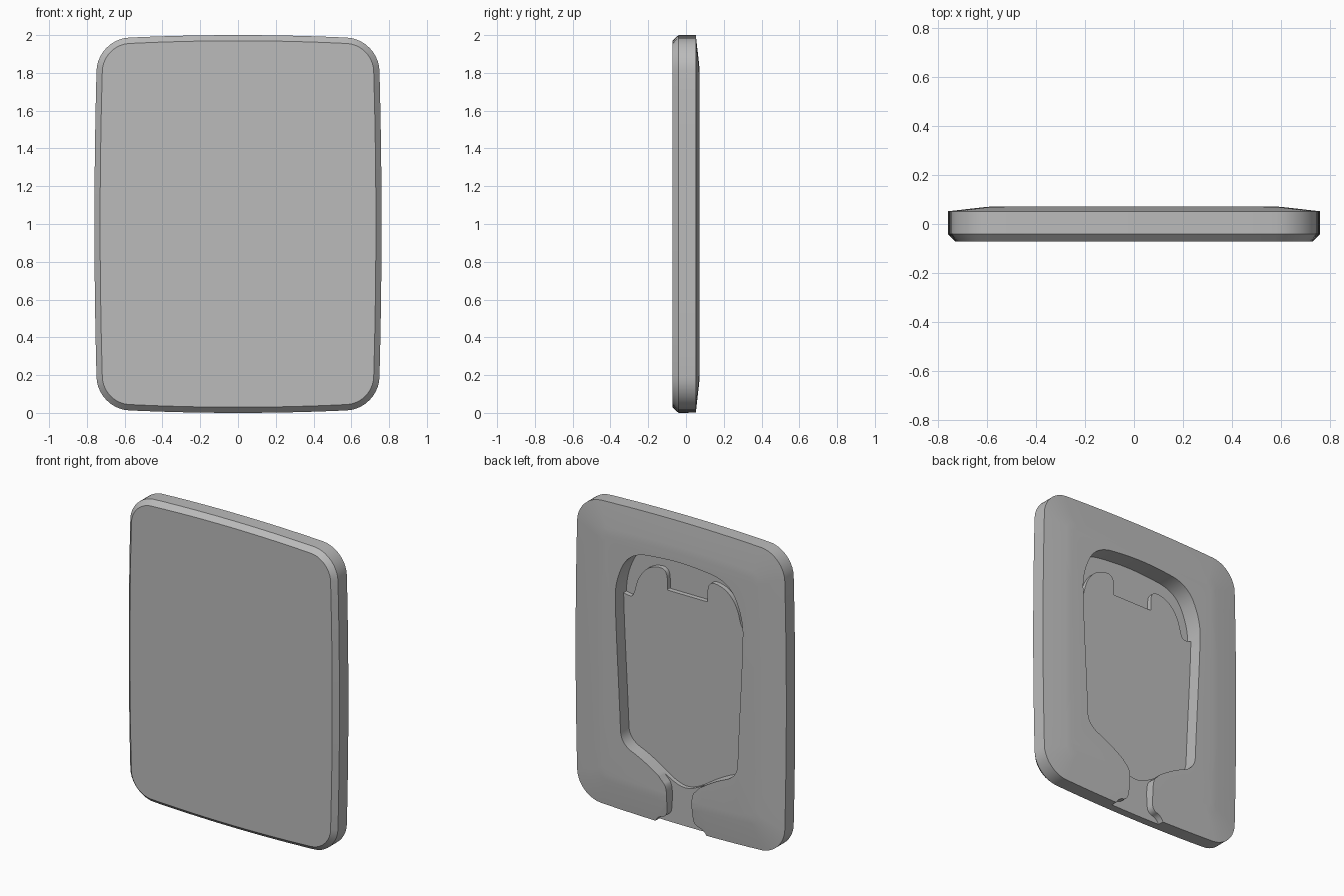
import bpy, bmesh, math

cube = bpy.data.objects.get("Cube")
if cube:
    bpy.data.objects.remove(cube)

grey = bpy.data.materials.new("plain_grey")
grey.use_nodes = True
GREY = (0.5, 0.5, 0.5, 1)
grey.diffuse_color = GREY
grey.node_tree.nodes["Principled BSDF"].inputs["Base Color"].default_value = GREY


def loft(name, rings):
    """Solid through rings of (x, y, z) points, capped at both ends."""
    bm = bmesh.new()
    loops = [[bm.verts.new(p) for p in ring] for ring in rings]
    n = len(loops[0])
    for a, b in zip(loops, loops[1:]):
        for i in range(n):
            j = (i + 1) % n
            bm.faces.new((a[i], a[j], b[j], b[i]))
    bm.faces.new(loops[0])
    bm.faces.new(loops[-1])
    bmesh.ops.recalc_face_normals(bm, faces=bm.faces)
    mesh = bpy.data.meshes.new(name)
    bm.to_mesh(mesh)
    bm.free()
    mesh.materials.append(grey)
    ob = bpy.data.objects.new(name, mesh)
    bpy.context.collection.objects.link(ob)
    return ob


def rounded(half, steps=3):
    """Mirror a half outline in x and round its corners by corner cutting."""
    pts = half + [(-x, z) for x, z in reversed(half)]
    for _ in range(steps):
        cut = []
        for (ax, az), (bx, bz) in zip(pts, pts[1:] + pts[:1]):
            cut += [(ax * .75 + bx * .25, az * .75 + bz * .25),
                    (ax * .25 + bx * .75, az * .25 + bz * .75)]
        pts = cut
    return pts


def prism(name, half, y0, y1):
    pts = rounded(half)
    return loft(name, [[(x, y, z) for x, z in pts] for y in (y0, y1)])


def body_ring(inset, y, arc=10, side=12):
    """Rounded rectangle with gently bowed sides."""
    w, h, r = .76 - inset, 1 - inset, max(.17 - inset, .06)
    corners = []
    for k, (sx, sz) in enumerate(((1, 1), (-1, 1), (-1, -1), (1, -1))):
        for i in range(arc + 1):
            t = (k + i / arc) * math.pi / 2
            corners.append((sx * (w - r) + r * math.cos(t), sz * (h - r) + r * math.sin(t)))
    pts = []
    for i, (ax, az) in enumerate(corners):
        bx, bz = corners[(i + 1) % len(corners)]
        n = side if i % (arc + 1) == arc else 1
        pts += [(ax + (bx - ax) * s / n, az + (bz - az) * s / n) for s in range(n)]
    return [(x - .016 * x / w * (z / h) ** 2, y, 1 + z - .022 * z / h * (x / w) ** 2)
            for x, z in pts]


# Body: bevelled flat front, straight rim, softly domed back
body = loft("body", [body_ring(i, y) for i, y in
                     ((.03, -.072), (0, -.04), (0, .052), (.16, .07), (.2, .072))])

# Recess in the back and the narrow channel leading out of the bottom
recess = prism("recess_cutter", [(0.1, 1.74), (.36, 1.71), (.46, 1.5), (.46, 1.3),
                                 (.425, .62), (.42, .45), (.25, .38), (.06, .25)], -.045, .2)
channel = prism("channel_cutter", [(.1, .42), (.2, .37), (.13, .29), (.09, .25), (.09, .12),
                                   (.1, .05), (.17, .035), (.21, -.06), (.2, -.1)], .012, .2)
for cutter in (recess, channel):
    mod = body.modifiers.new(cutter.name, "BOOLEAN")
    mod.operation = "DIFFERENCE"
    mod.solver = "EXACT"
    mod.object = cutter

# Apply the cuts and drop the cutters
bpy.context.view_layer.update()
cut_mesh = bpy.data.meshes.new_from_object(
    body.evaluated_get(bpy.context.evaluated_depsgraph_get()))
body.modifiers.clear()
body.data = cut_mesh
for cutter in (recess, channel):
    bpy.data.objects.remove(cutter)

# Raised plate on the recess floor, with two rounded ears and a notch on top
plate = prism("recess_plate", [(.13, 1.49), (.145, 1.49), (.145, 1.5), (.145, 1.6), (.19, 1.63),
                               (.29, 1.6), (.36, 1.51), (.39, 1.38), (.43, 1.38), (.5, 1.4),
                               (.5, 1.3), (.46, .42), (.25, .33), (.06, .2)], -.06, -.015)

# Smooth shading with crisp edges
for ob in (body, plate):
    bpy.ops.object.select_all(action="DESELECT")
    ob.select_set(True)
    bpy.context.view_layer.objects.active = ob
    bpy.ops.object.shade_smooth_by_angle(angle=math.radians(30))
